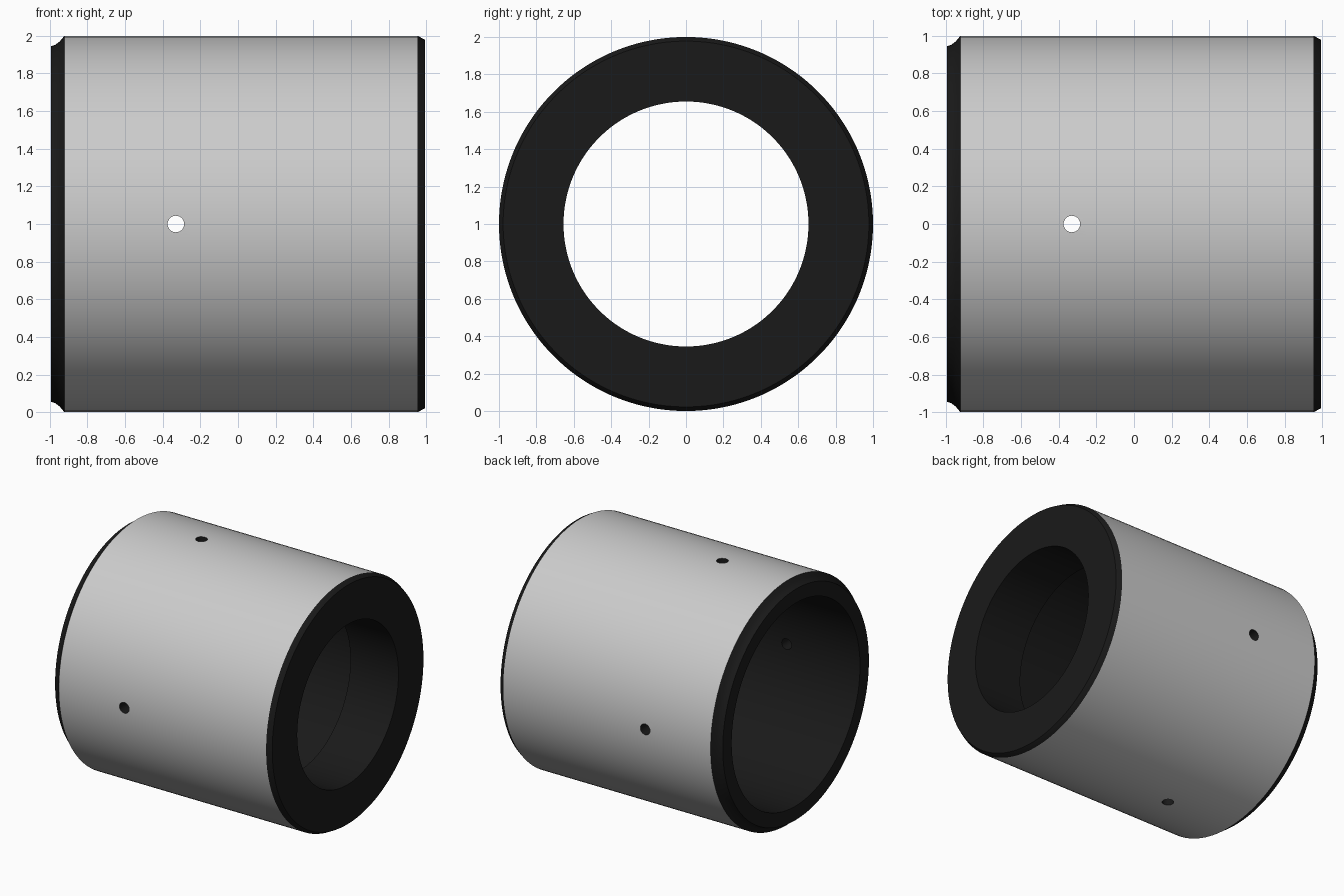
import bpy, bmesh, math
from mathutils import Matrix

if "Cube" in bpy.data.objects:
    bpy.data.objects.remove(bpy.data.objects["Cube"])

SEG = 128
HOLE_X = -0.33


def material(name, v):
    m = bpy.data.materials.new(name)
    m.diffuse_color = (v, v, v, 1)
    m.use_nodes = True
    m.node_tree.nodes["Principled BSDF"].inputs["Base Color"].default_value = m.diffuse_color
    return m


dark = material("dark_steel", 0.01)
grey = material("grey_steel", 0.8)

# Lengthwise section (x, radius); loops either side of the oil holes
outer = [(-0.995, 0.945), (-0.97, 0.953), (-0.948, 0.97), (-0.923, 1.0),
         (HOLE_X - 0.08, 1.0), (HOLE_X + 0.08, 1.0), (0.955, 1.0), (0.993, 0.98), (0.995, 0.978)]
inner = [(0.995, 0.655), (0.56, 0.655), (0.56, 0.83),
         (HOLE_X + 0.08, 0.83), (HOLE_X - 0.08, 0.83), (-0.995, 0.83)]
profile = outer + inner

# Sleeve: revolve the section around the x axis
bm = bmesh.new()
rings = []
for i in range(SEG):
    a = 2 * math.pi * (i + 0.5) / SEG
    rings.append([bm.verts.new((x, r * math.cos(a), 1 + r * math.sin(a))) for x, r in profile])
n = len(profile)
for i in range(SEG):
    p, q = rings[i], rings[(i + 1) % SEG]
    for j in range(n):
        k = (j + 1) % n
        f = bm.faces.new((p[j], p[k], q[k], q[j]))
        # only the outer cylinder is light grey
        f.material_index = 0 if 3 <= j <= 5 else 1
bmesh.ops.recalc_face_normals(bm, faces=bm.faces)
me = bpy.data.meshes.new("sleeve")
bm.to_mesh(me)
bm.free()
me.materials.append(grey)
me.materials.append(dark)
sleeve = bpy.data.objects.new("sleeve", me)
bpy.context.collection.objects.link(sleeve)
bpy.context.view_layer.objects.active = sleeve


# Four radial oil holes: one vertical and one sideways drill
def drill(name, rot):
    bpy.ops.mesh.primitive_cylinder_add(vertices=32, radius=0.044, depth=2.6,
                                        location=(HOLE_X, 0, 1), rotation=rot)
    c = bpy.context.object
    c.name = name
    c.hide_render = True
    c.data.materials.append(dark)
    return c


for name, rot in (("drill_vertical", (0, 0, 0)), ("drill_sideways", (math.pi / 2, 0, 0))):
    cutter = drill(name, rot)
    bpy.ops.object.select_all(action='DESELECT')
    sleeve.select_set(True)
    bpy.context.view_layer.objects.active = sleeve
    mod = sleeve.modifiers.new(name, 'BOOLEAN')
    mod.operation = 'DIFFERENCE'
    mod.solver = 'EXACT'
    mod.material_mode = 'TRANSFER'
    mod.object = cutter
    bpy.ops.object.modifier_apply(modifier=mod.name)
    bpy.data.objects.remove(cutter)

bpy.ops.object.shade_smooth_by_angle(angle=math.radians(20))
